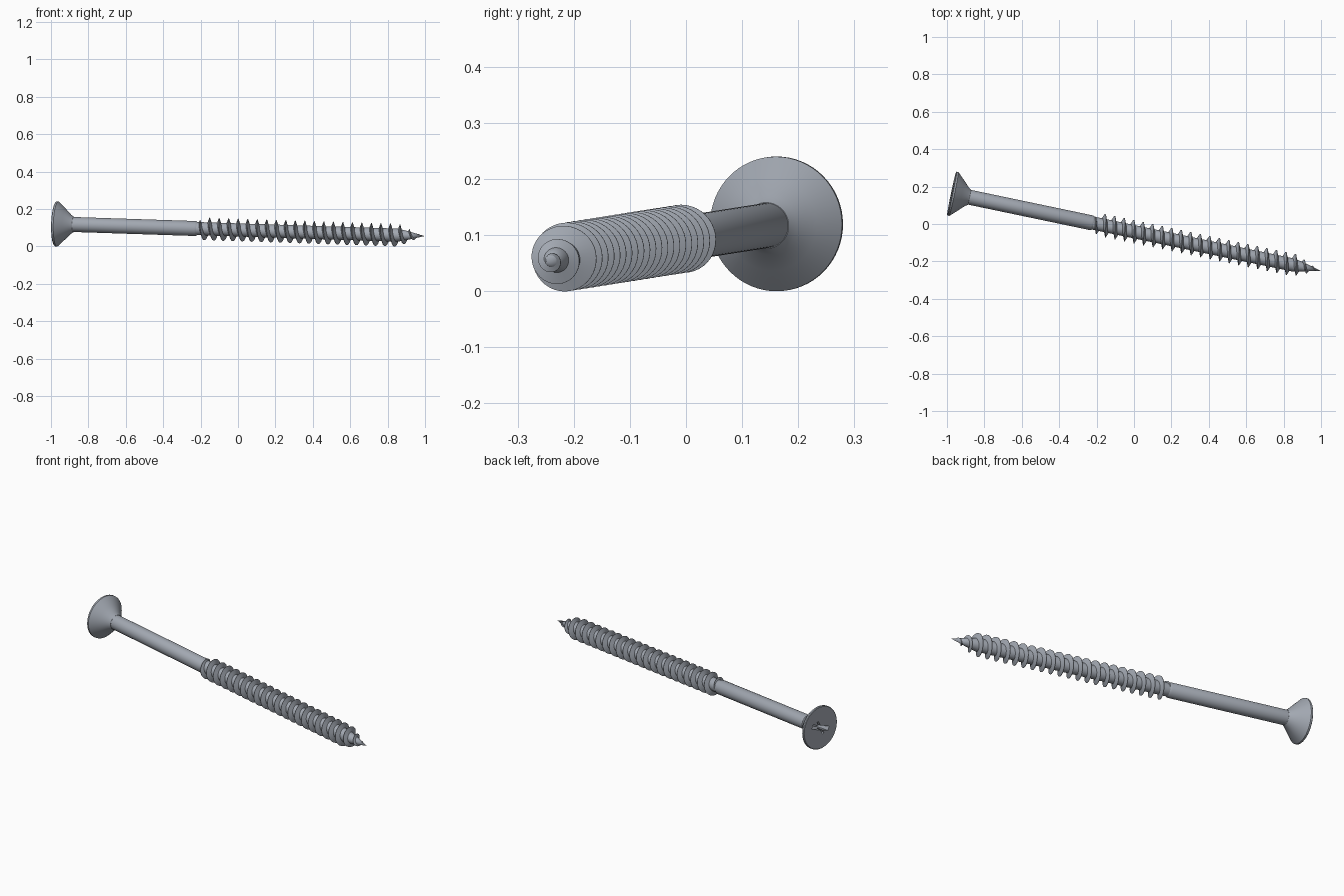
import bpy, bmesh, math
from mathutils import Vector, Matrix

cube = bpy.data.objects.get("Cube")
if cube:
    bpy.data.objects.remove(cube, do_unlink=True)

steel = bpy.data.materials.new("steel grey")
steel.use_nodes = True
colour = (0.36, 0.39, 0.44, 1)
steel.diffuse_color = colour
steel.node_tree.nodes["Principled BSDF"].inputs["Base Color"].default_value = colour

# Screw axis, from the middle of the head face to the tip
HEAD = Vector((-0.975, 0.163, 0.12))
TIP = Vector((0.998, -0.25, 0.055))
LENGTH = (TIP - HEAD).length
PLACE = Matrix.Translation(HEAD) @ (TIP - HEAD).to_track_quat('Z', 'Y').to_matrix().to_4x4()
SEGMENTS = 64
CORE, CREST, PITCH = 0.035, 0.061, 0.052
START, TAPER = 0.775, 1.87


def finish(name, bm):
    bmesh.ops.recalc_face_normals(bm, faces=bm.faces)
    mesh = bpy.data.meshes.new(name)
    bm.to_mesh(mesh)
    bm.free()
    mesh.materials.append(steel)
    obj = bpy.data.objects.new(name, mesh)
    bpy.context.collection.objects.link(obj)
    obj.matrix_world = PLACE
    return obj


def smooth(obj):
    bpy.ops.object.select_all(action='DESELECT')
    obj.select_set(True)
    bpy.context.view_layer.objects.active = obj
    bpy.ops.object.shade_smooth_by_angle(angle=math.radians(30))


def lathe(name, profile):
    """Spin (radius, distance) points round the screw axis."""
    bm = bmesh.new()
    verts = [bm.verts.new((r, 0, z)) for r, z in profile]
    edges = [bm.edges.new(pair) for pair in zip(verts, verts[1:])]
    bmesh.ops.spin(bm, geom=verts + edges, cent=(0, 0, 0), axis=(0, 0, 1),
                   angle=math.tau, steps=SEGMENTS, use_merge=True)
    bmesh.ops.remove_doubles(bm, verts=bm.verts, dist=1e-5)
    return finish(name, bm)


# Countersunk head, plain shank and threaded core with its point
head = lathe("head", [(0, 0), (0.117, 0), (0.12, 0.003), (0.12, 0.012),
                      (0.082, 0.052), (0.052, 0.082), (0.041, 0.098), (0, 0.098)])
shank = lathe("shank", [(0, 0.095), (0.04, 0.095), (0.04, START - 0.01),
                        (CORE, START), (0, START)])
core = lathe("threaded_core", [(0, START - 0.005), (CORE, START - 0.005),
                               (CORE, TAPER), (0.022, 1.93), (0, LENGTH)])


# Cross recess in the head: four tapered wings and four small corner ribs
def blade(name, reach, width, depth, turn):
    bm = bmesh.new()
    bmesh.ops.create_cube(bm, size=1)
    for v in bm.verts:
        deep = v.co.z > 0
        v.co.x *= 2 * reach * (0.5 if deep else 1)
        v.co.y *= width * (0.7 if deep else 1)
        v.co.z = depth if deep else -0.01
    bm.transform(Matrix.Rotation(turn, 4, 'Z'))
    return finish(name, bm)


for i in range(4):
    wing = i % 2 == 0
    cutter = blade("recess_cutter", 0.066 if wing else 0.05, 0.025 if wing else 0.012,
                   0.06 if wing else 0.03, math.radians(20 + 45 * i))
    cutter.hide_render = True
    bpy.context.view_layer.objects.active = head
    cut = head.modifiers.new("recess", 'BOOLEAN')
    cut.operation, cut.solver, cut.object = 'DIFFERENCE', 'EXACT', cutter
    bpy.ops.object.modifier_apply(modifier=cut.name)
    bpy.data.objects.remove(cutter, do_unlink=True)


# Helical thread: a sharp ridge that grows out of the core and fades at the point
def core_radius(z):
    if z < TAPER:
        return CORE
    return CORE * max(0, LENGTH - z) / (LENGTH - TAPER)


bm = bmesh.new()
steps = 40
end = 1.99
count = int((end - START) / PITCH * steps)
previous = None
for i in range(count + 1):
    z = START + PITCH * i / steps
    inner = core_radius(z)
    grow = min(1, 0.1 + i / (steps * 0.8))
    fade = min(1, max(0, (end - z) / (end - TAPER)))
    height = (CREST - CORE) * grow * fade ** 0.8
    half = 0.003 + 0.009 * min(grow, fade)
    a = math.tau * i / steps
    root = inner * 0.9
    section = [(root, -half), (inner + height, -0.001), (inner + height, 0.001), (root, half)]
    ring = [bm.verts.new((r * math.cos(a), r * math.sin(a), z + dz)) for r, dz in section]
    if previous:
        for k in range(4):
            n = (k + 1) % 4
            bm.faces.new((previous[k], previous[n], ring[n], ring[k]))
    else:
        bm.faces.new(ring)
    previous = ring
bm.faces.new(previous)
thread = finish("thread", bm)

for part in (head, shank, core, thread):
    smooth(part)
